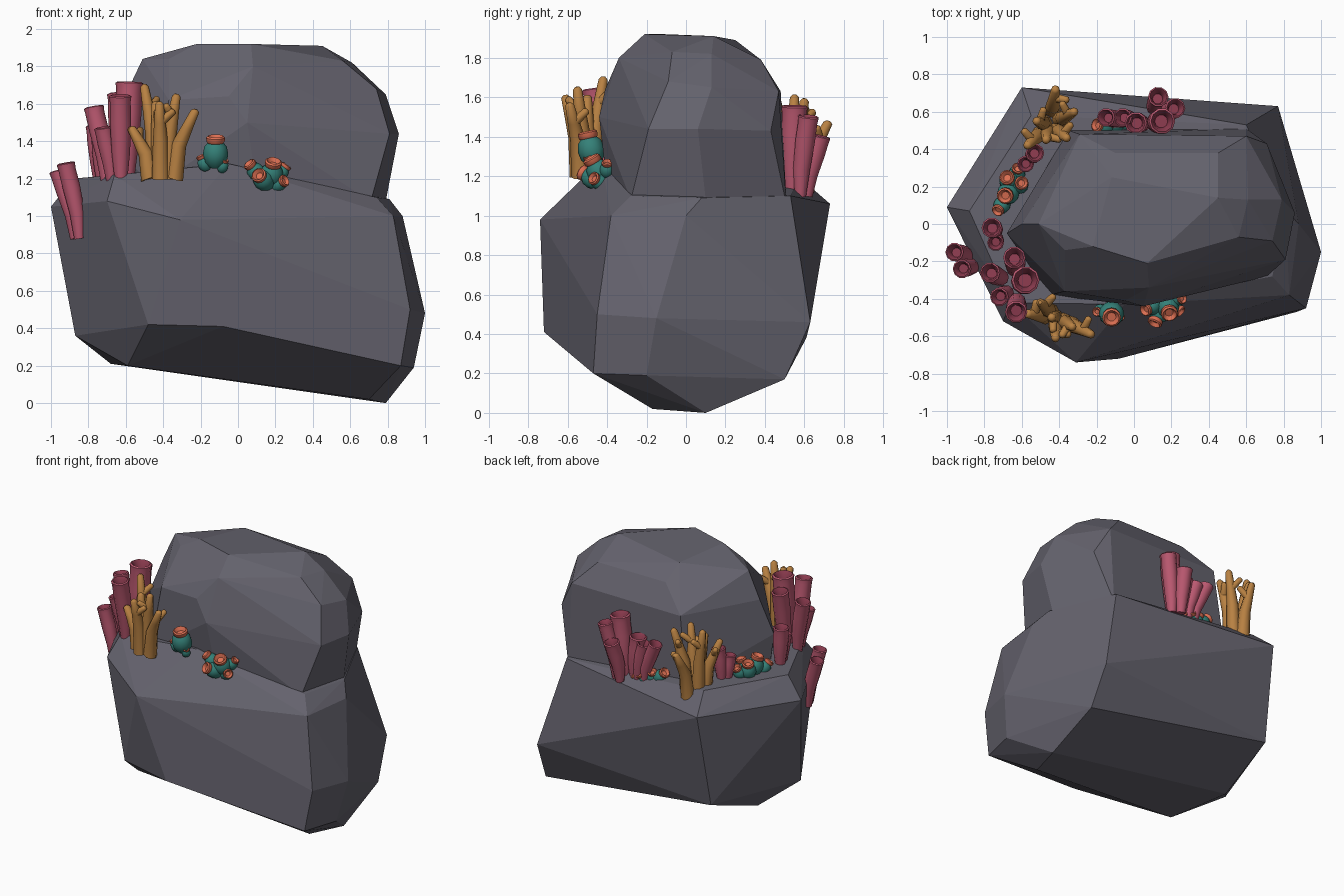
import bpy
import bmesh
from math import cos, sin, tau, radians
from mathutils import Vector

if "Cube" in bpy.data.objects:
    bpy.data.objects.remove(bpy.data.objects["Cube"], do_unlink=True)


def make_material(name, red, green, blue):
    material = bpy.data.materials.new(name)
    material.use_nodes = True
    colour = (red, green, blue, 1)
    material.diffuse_color = colour
    material.node_tree.nodes["Principled BSDF"].inputs["Base Color"].default_value = colour
    return material


stone = make_material("slate grey", .127, .122, .152)
pink = make_material("coral pink", .5, .1, .165)
dark_pink = make_material("deep pink", .27, .045, .08)
ochre = make_material("ochre", .48, .22, .055)
teal = make_material("teal", .035, .22, .19)
orange = make_material("polyp orange", .72, .16, .085)


def finish(name, bm, materials):
    """Turn a bmesh into a named object with its materials."""
    mesh = bpy.data.meshes.new(name)
    bm.to_mesh(mesh)
    bm.free()
    for material in materials:
        mesh.materials.append(material)
    part = bpy.data.objects.new(name, mesh)
    bpy.context.scene.collection.objects.link(part)
    return part


def finish_smooth(name, bm, materials):
    part = finish(name, bm, materials)
    bpy.ops.object.select_all(action="DESELECT")
    part.select_set(True)
    bpy.context.view_layer.objects.active = part
    bpy.ops.object.shade_smooth_by_angle(angle=radians(50))


def boulder(name, corners):
    """Faceted rock: the convex hull of its corners, nearly flat facets merged."""
    bm = bmesh.new()
    for corner in corners:
        bm.verts.new(corner)
    hull = bmesh.ops.convex_hull(bm, input=bm.verts)
    inside = [v for v in hull["geom_interior"] if isinstance(v, bmesh.types.BMVert)]
    bmesh.ops.delete(bm, geom=inside, context="VERTS")
    bmesh.ops.dissolve_limit(bm, angle_limit=radians(5), verts=bm.verts, edges=bm.edges)
    bmesh.ops.recalc_face_normals(bm, faces=bm.faces)
    finish(name, bm, [stone])


def sweep(bm, centres, radii, axis, slots, sides=10):
    """Skin rings of the given radii; slots holds one material index per band."""
    turn = Vector((0, 0, 1)).rotation_difference(axis.normalized())
    rings = []
    for centre, radius in zip(centres, radii):
        ring = []
        for step in range(sides):
            angle = tau * step / sides
            ring.append(bm.verts.new(centre + turn @ Vector((cos(angle), sin(angle), 0)) * radius))
        rings.append(ring)
    for lower, upper, slot in zip(rings, rings[1:], slots):
        for i in range(sides):
            j = (i + 1) % sides
            bm.faces.new((lower[i], lower[j], upper[j], upper[i])).material_index = slot
    bm.faces.new(rings[0][::-1]).material_index = slots[0]
    bm.faces.new(rings[-1]).material_index = slots[-1]


def foot(root, tip, spread):
    """Point on the ledge under a tip, pulled in towards the cluster root."""
    base = root.lerp(tip, spread)
    base.z = root.z
    return base


def tube_cluster(name, root, tubes):
    """Open-mouthed, slightly bent tubes, each given as tip and mouth radius."""
    bm = bmesh.new()
    root = Vector(root)
    for x, y, z, radius in tubes:
        tip = Vector((x, y, z))
        base = foot(root, tip, .55)
        axis = tip - base
        bend = (base - root) * .15
        unit = axis.normalized() * radius
        centres = [base, base + axis * .35 - bend, base + axis * .7 - bend * .5,
                   tip - unit * .5, tip, tip + unit * .1, tip - unit * .2, tip - unit * .9]
        scales = (.55, .82, .95, .93, 1, .85, .65, .5)
        sweep(bm, centres, [radius * s for s in scales], axis, (0, 0, 0, 0, 0, 1, 1))
    finish_smooth(name, bm, [pink, dark_pink])


def branch_coral(name, root, tips):
    """Tapering antler-like branches rising from shared trunks, each with a twig."""
    bm = bmesh.new()
    root = Vector(root)
    for index, point in enumerate(tips):
        tip = Vector(point)
        base = foot(root, tip, .4)
        axis = tip - base
        fork = base + axis * .5
        fork.x, fork.y = base.lerp(tip, .2).xy
        near = fork.lerp(tip, .5)
        sweep(bm, [base, fork, near, tip, tip + axis * .03],
              (.046, .04, .031, .023, .01), axis, (0,) * 4, 8)
        side = Vector((axis.y, -axis.x, 0)).normalized() * (-1) ** index
        twig = near + side * .07 + Vector((0, 0, .06))
        direction = twig - near
        sweep(bm, [near, twig, twig + direction * .1], (.025, .019, .009),
              direction, (0, 0), 8)
    finish_smooth(name, bm, [ochre])


def polyp_cluster(name, root, polyps):
    """Round pots with a flared rim, each given as mouth centre and body radius."""
    profile = ((.5, 0), (.9, .2), (1, .45), (.88, .7), (.63, .82),
               (.72, .86), (.74, 1), (.6, 1.05), (.48, .98), (.35, .9))
    bm = bmesh.new()
    root = Vector(root)
    for x, y, z, radius in polyps:
        mouth = Vector((x, y, z))
        axis = (mouth - root).normalized() * radius * 2.4
        centres = [mouth + axis * (height - 1) for _, height in profile]
        radii = [radius * width for width, _ in profile]
        sweep(bm, centres, radii, axis, (0,) * 4 + (1,) * 5, 12)
    finish_smooth(name, bm, [teal, orange])


# Lower boulder: ledge, shoulder, waist, underside, foot
boulder("lower_boulder", [
    (-.88, .07, 1.2), (-.55, .58, 1.19), (.6, .53, 1.1), (.81, .08, 1.09),
    (.74, -.28, 1.1), (-.05, -.43, 1.28), (-.66, -.42, 1.22),
    (-1, .09, 1.05), (-.7, -.52, 1.08), (-.31, -.74, .98), (.83, -.38, 1),
    (.88, 0, 1), (-.6, .73, 1.06),
    (.92, -.45, .5), (1, -.15, .48), (.77, .63, .46), (.79, .5, .17),
    (-.87, -.09, .36), (-.48, -.63, .42), (-.08, -.72, .41), (.87, -.47, .2),
    (.94, -.2, .19), (-.63, .61, .38),
    (-.68, .14, .21), (-.59, -.32, .2), (.79, .1, 0), (.7, -.17, .02)])

# Upper boulder: base, widest ring, brow, crown edge, crown
boulder("upper_boulder", [
    (-.66, -.03, 1.15), (-.45, -.38, 1.15), (.1, -.4, 1.15), (.71, -.28, 1.08),
    (.79, .1, 1.08), (.6, .51, 1.05), (-.35, .5, 1.15),
    (.81, -.19, 1.44), (.86, .06, 1.44), (.71, .43, 1.43), (.05, -.44, 1.5),
    (-.68, -.05, 1.4),
    (-.6, 0, 1.65), (-.37, -.36, 1.62), (-.05, -.41, 1.64), (.74, -.09, 1.68),
    (.79, .13, 1.65), (.6, .47, 1.63), (-.29, .48, 1.63),
    (-.51, 0, 1.84), (-.37, -.14, 1.84), (.08, -.34, 1.8), (.56, -.07, 1.83),
    (.61, .13, 1.82), (-.1, .38, 1.79), (.45, .38, 1.79),
    (-.22, -.12, 1.92), (.07, -.21, 1.92), (.45, .14, 1.91), (-.12, .25, 1.89)])

# Tube corals
tube_cluster("front_tubes", (-.62, -.33, 1.18), [
    (-.58, -.3, 1.71, .075), (-.64, -.18, 1.65, .06), (-.77, -.26, 1.58, .055),
    (-.72, -.39, 1.47, .05), (-.63, -.47, 1.64, .06)])
tube_cluster("outer_tubes", (-.76, -.2, .88), [
    (-.96, -.15, 1.24, .05), (-.92, -.24, 1.28, .05)])
tube_cluster("side_tubes", (-.72, -.05, 1.18), [
    (-.76, -.02, 1.48, .055), (-.74, -.1, 1.4, .045)])
tube_cluster("corner_tubes", (-.56, .34, 1.18), [
    (-.53, .38, 1.42, .05), (-.58, .32, 1.36, .045)])
tube_cluster("back_tubes", (.08, .53, 1.1), [
    (.15, .55, 1.55, .07), (.22, .62, 1.5, .055), (.13, .68, 1.4, .055),
    (.01, .54, 1.42, .06), (-.06, .57, 1.4, .05), (-.15, .57, 1.42, .05)])

# Branching corals
branch_coral("front_branches", (-.41, -.5, 1.2), [
    (-.5, -.42, 1.69), (-.44, -.5, 1.6), (-.33, -.55, 1.64),
    (-.23, -.59, 1.56), (-.57, -.48, 1.47), (-.42, -.61, 1.6)])
branch_coral("back_branches", (-.45, .53, 1.13), [
    (-.42, .72, 1.47), (-.32, .6, 1.58), (-.57, .42, 1.5),
    (-.36, .46, 1.58), (-.52, .55, 1.6), (-.47, .45, 1.53)])

# Polyps
polyp_cluster("front_pot", (-.12, -.44, 1.15), [
    (-.12, -.5, 1.42, .068), (-.2, -.47, 1.32, .035), (-.07, -.5, 1.3, .03)])
polyp_cluster("front_polyps", (.17, -.4, 1.15), [
    (.11, -.53, 1.22, .055), (.19, -.48, 1.29, .062), (.26, -.4, 1.27, .038),
    (.25, -.47, 1.19, .045), (.06, -.46, 1.28, .048)])
polyp_cluster("side_polyps", (-.64, .19, 1.1), [
    (-.69, .15, 1.32, .06), (-.68, .25, 1.3, .055), (-.6, .22, 1.3, .05),
    (-.73, .07, 1.26, .045), (-.62, .3, 1.27, .045)])
polyp_cluster("back_polyps", (-.08, .5, 1.08), [
    (-.2, .53, 1.21, .05), (-.11, .55, 1.2, .045), (-.02, .57, 1.17, .045),
    (.04, .56, 1.14, .035)])
